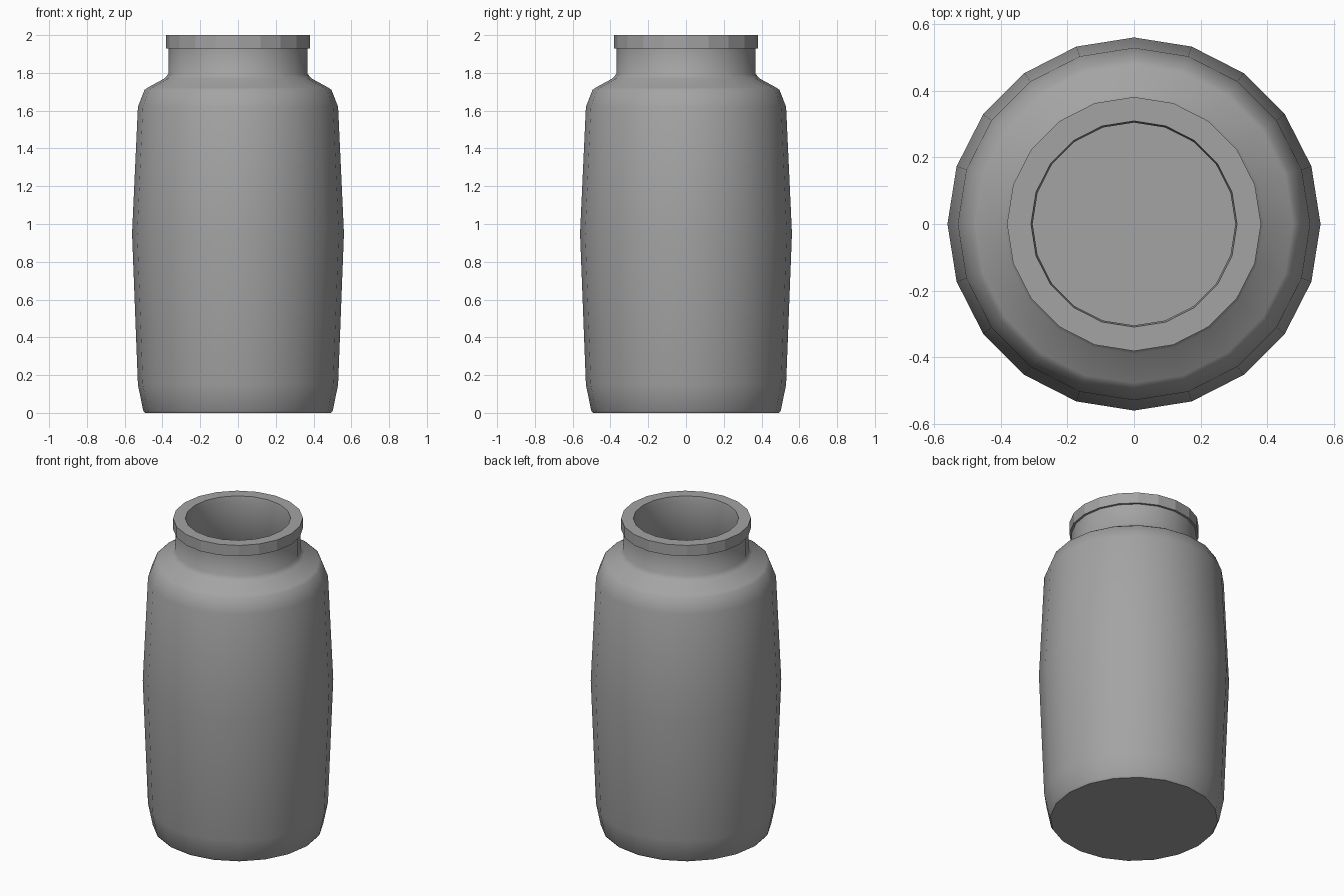
import bpy, bmesh, math

if "Cube" in bpy.data.objects:
    bpy.data.objects.remove(bpy.data.objects["Cube"])

SIDES = 20

# Closed profile (radius, height): outside going up, over the rim, inside going down
outside = [(0.0, 0.0), (0.493, 0.0), (0.502, 0.012), (0.53, 0.15), (0.561, 0.95), (0.53, 1.62),
           (0.495, 1.71), (0.478, 1.722), (0.39, 1.77), (0.368, 1.795), (0.368, 1.93)]
rim = [(0.382, 1.93), (0.382, 2.0), (0.31, 2.0)]
inside = [(0.305, 1.97), (0.305, 1.70), (0.33, 1.67), (0.44, 1.63), (0.465, 1.58),
          (0.49, 0.95), (0.465, 0.16), (0.44, 0.07), (0.0, 0.07)]
profile = outside + rim + inside

# Dark grey body
grey = bpy.data.materials.new("dark_grey")
grey.diffuse_color = (0.37, 0.37, 0.37, 1)
grey.use_nodes = True
grey.node_tree.nodes["Principled BSDF"].inputs["Base Color"].default_value = grey.diffuse_color


def lathe(name, points, sides, flat_segments=()):
    bm = bmesh.new()
    rings, flat_faces = [], []
    for r, z in points:
        if r == 0:
            rings.append([bm.verts.new((0, 0, z))] * sides)
        else:
            rings.append([bm.verts.new((r * math.cos(2 * math.pi * i / sides),
                                        r * math.sin(2 * math.pi * i / sides), z))
                          for i in range(sides)])
    for k, (low, high) in enumerate(zip(rings, rings[1:])):
        for i in range(sides):
            j = (i + 1) % sides
            corners = list(dict.fromkeys([low[i], low[j], high[j], high[i]]))
            bm.faces.new(corners)
            if k in flat_segments:
                flat_faces.append(len(bm.faces) - 1)
    bmesh.ops.recalc_face_normals(bm, faces=bm.faces)
    mesh = bpy.data.meshes.new(name)
    bm.to_mesh(mesh)
    bm.free()
    mesh.materials.append(grey)
    obj = bpy.data.objects.new(name, mesh)
    bpy.context.collection.objects.link(obj)
    bpy.context.view_layer.objects.active = obj
    obj.select_set(True)
    bpy.ops.object.shade_smooth_by_angle(angle=math.radians(42))
    # Faceted bands keep flat faces
    for i in flat_faces:
        mesh.polygons[i].use_smooth = False
    return obj


# Hollow jar with a faceted outer rim band
lathe("jar", profile, SIDES, flat_segments=(len(outside),))
